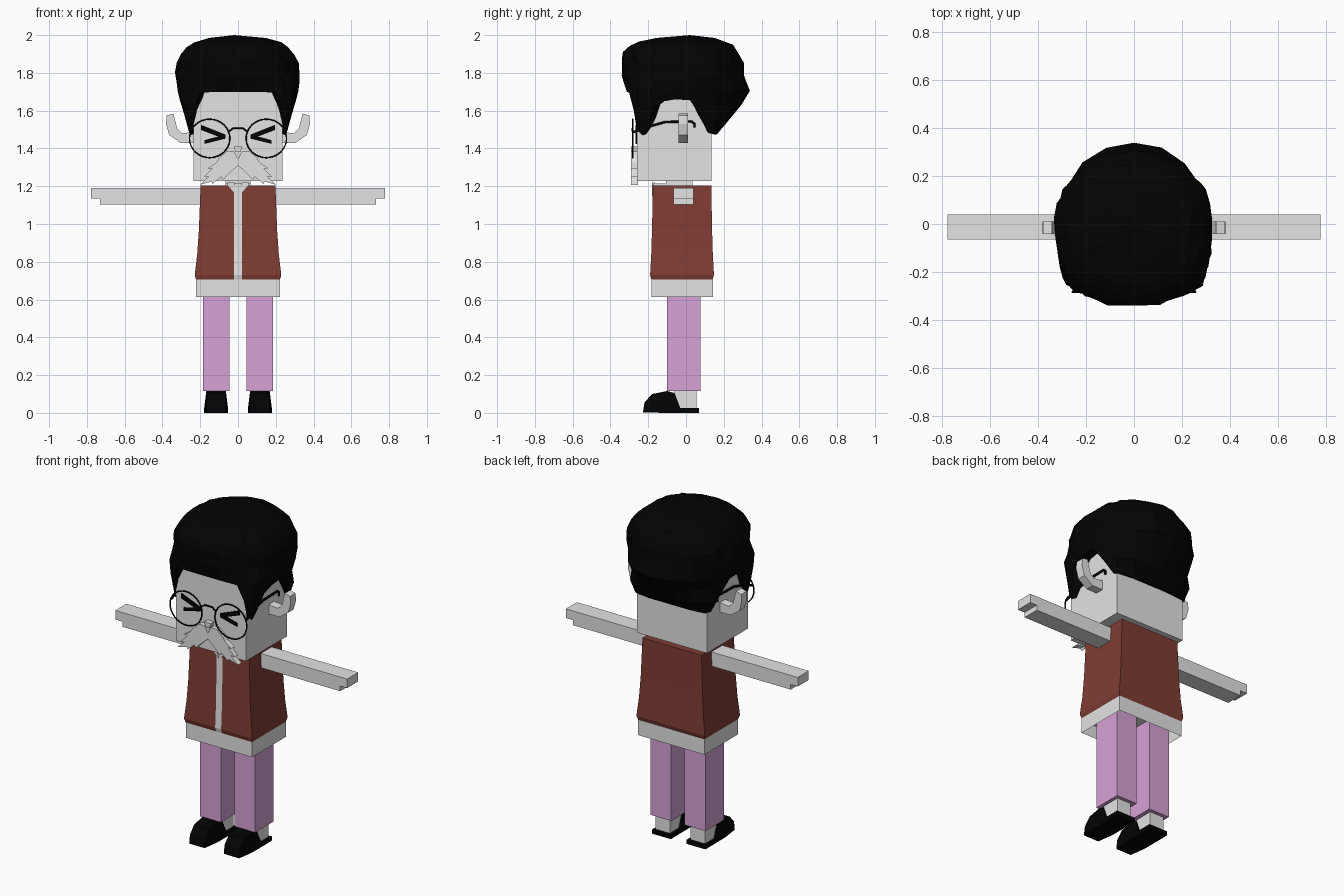
import bpy, bmesh, math, random
from mathutils import Vector

random.seed(4)
cube = bpy.data.objects.get("Cube")
if cube:
    bpy.data.objects.remove(cube, do_unlink=True)


def material(name, rgb):
    m = bpy.data.materials.new(name)
    m.use_nodes = True
    m.diffuse_color = (*rgb, 1)
    m.node_tree.nodes["Principled BSDF"].inputs["Base Color"].default_value = (*rgb, 1)
    return m


GREY = material("pale grey", (0.76, 0.77, 0.76))
BLACK = material("black", (0.001, 0.001, 0.001))
RED = material("brick red", (0.215, 0.046, 0.034))
PINK = material("mauve pink", (0.68, 0.36, 0.67))


def finish(name, bm, *mats):
    bmesh.ops.recalc_face_normals(bm, faces=bm.faces)
    me = bpy.data.meshes.new(name)
    bm.to_mesh(me)
    bm.free()
    for m in mats:
        me.materials.append(m)
    ob = bpy.data.objects.new(name, me)
    bpy.context.collection.objects.link(ob)
    return ob


def prism(name, mat, outline, lo, hi, axis):
    """Extrude a 2D outline between lo and hi along x (outline y,z) or y (outline x,z)."""
    bm = bmesh.new()
    place = (lambda p, d: (d, *p)) if axis == "x" else (lambda p, d: (p[0], d, p[1]))
    a, b = ([bm.verts.new(place(p, d)) for p in outline] for d in (lo, hi))
    bm.faces.new(a)
    bm.faces.new(b)
    for i in range(len(a)):
        j = (i + 1) % len(a)
        bm.faces.new((a[i], a[j], b[j], b[i]))
    return finish(name, bm, mat)


def box(name, mat, x, y, z):
    corners = [(x[0], z[0]), (x[1], z[0]), (x[1], z[1]), (x[0], z[1])]
    return prism(name, mat, corners, *y, "y")


def tube(name, points, radius, cyclic=False):
    cu = bpy.data.curves.new(name, "CURVE")
    cu.dimensions = "3D"
    cu.bevel_depth = radius
    cu.bevel_resolution = 1
    cu.use_fill_caps = True
    sp = cu.splines.new("POLY")
    sp.points.add(len(points) - 1)
    for p, co in zip(sp.points, points):
        p.co = (*co, 1)
    sp.use_cyclic_u = cyclic
    cu.materials.append(BLACK)
    bpy.context.collection.objects.link(bpy.data.objects.new(name, cu))


def lerp_table(rows, key):
    """Interpolate rows whose first entry is the key."""
    if key <= rows[0][0]:
        return rows[0][1:]
    for p, q in zip(rows, rows[1:]):
        if key <= q[0]:
            t = (key - p[0]) / (q[0] - p[0])
            return [a + (b - a) * t for a, b in zip(p[1:], q[1:])]
    return rows[-1][1:]


# Head, neck and collar band
box("head", GREY, (-0.235, 0.235), (-0.26, 0.135), (1.228, 1.71))
box("neck", GREY, (-0.065, 0.065), (-0.105, 0.035), (1.15, 1.24))
box("collar_band", GREY, (-0.065, 0.065), (-0.172, 0.035), (1.195, 1.215))

# Hair: columns around the head, each rising from the hairline to the crown
HAIRLINE = [(0, 1.70), (18, 1.70), (34, 1.695), (40, 1.6), (43, 1.5), (48, 1.47), (53, 1.52),
            (60, 1.62), (69, 1.65), (80, 1.66), (94, 1.655), (105, 1.57), (116, 1.48),
            (122, 1.475), (140, 1.475), (160, 1.475), (180, 1.475)]
# height, half width, reach to the front, reach to the back
SHAPE = [(1.47, 0.258, 0.27, 0.16), (1.53, 0.272, 0.275, 0.21), (1.62, 0.297, 0.285, 0.285),
         (1.69, 0.318, 0.31, 0.34), (1.78, 0.33, 0.34, 0.315), (1.86, 0.328, 0.345, 0.3),
         (1.92, 0.29, 0.325, 0.275), (1.96, 0.235, 0.27, 0.23), (1.985, 0.15, 0.16, 0.15)]


def hair_point(angle, z, jitter):
    w, f, b = lerp_table(SHAPE, z)
    s, c = math.sin(math.radians(angle)), -math.cos(math.radians(angle))
    # squarer near the hairline, rounder towards the crown
    if c < 0:
        reach, n = f, 2.4 + 9.6 * max(0, min(1, (1.75 - z) / 0.27))
    else:
        reach, n = b, 2 + 5 * max(0, min(1, (1.62 - z) / 0.15))
    r = (abs(s / w) ** n + abs(c / reach) ** n) ** (-1 / n)
    r += random.uniform(-jitter, jitter)
    return Vector((s * r, c * r, z))


bm = bmesh.new()
columns = HAIRLINE + [(-a, z) for a, z in reversed(HAIRLINE[1:-1])]
grid = []
for angle, low in columns:
    edge = hair_point(angle, low, 0)
    col = [bm.verts.new((edge.x * 0.75, edge.y * 0.75, low + 0.02))]
    for t in (0, 0.15, 0.3, 0.45, 0.6, 0.74, 0.85, 0.93, 1):
        z = low + (1.985 - low) * t
        col.append(bm.verts.new(hair_point(angle, z, 0.007 if t > 0.4 else 0)))
    grid.append(col)
crown = bm.verts.new((-0.02, 0.02, 2.0))
for a, b in zip(grid, grid[1:] + grid[:1]):
    for i in range(len(a) - 1):
        bm.faces.new((a[i], b[i], b[i + 1], a[i + 1]))
    bm.faces.new((a[-1], b[-1], crown))
finish("hair", bm, BLACK)

# Face, limbs and shoes repeated on both sides
EAR = [(0.23, 1.43), (0.305, 1.43), (0.365, 1.472), (0.381, 1.53), (0.378, 1.575),
       (0.342, 1.584), (0.322, 1.505), (0.295, 1.48), (0.23, 1.488)]
EYE = [(0.195, 1.525), (0.065, 1.473), (0.065, 1.452), (0.178, 1.424), (0.178, 1.444),
       (0.105, 1.463), (0.195, 1.497)]
MOUSTACHE = [(0, 1.345), (0.02, 1.385), (0.06, 1.385), (0.10, 1.35), (0.115, 1.325),
             (0.16, 1.295), (0.135, 1.295), (0.18, 1.25), (0.155, 1.252), (0.203, 1.207),
             (0.14, 1.225), (0.135, 1.212), (0.09, 1.25), (0.08, 1.235), (0.04, 1.275), (0, 1.31)]
ARM = [(0.16, 1.104), (0.73, 1.104), (0.73, 1.135), (0.777, 1.135), (0.777, 1.19), (0.16, 1.19)]
SHOE = [(-0.228, 0.003), (-0.22, 0.055), (-0.18, 0.10), (-0.10, 0.116), (-0.06, 0.105),
        (-0.03, 0.025), (0.07, 0.025), (0.07, 0), (-0.12, 0)]
COLLAR = [(0.005, 1.15), (0.055, 1.205), (0.055, 1.22), (0.02, 1.22)]

for side, s in (("left", 1), ("right", -1)):
    def flip(outline):
        return [(s * x, z) for x, z in outline]

    def span(a, b):
        return sorted((s * a, s * b))

    prism(side + "_ear", GREY, flip(EAR), -0.041, 0.011, "y")
    prism(side + "_squinting_eye", BLACK, flip(EYE), -0.267, -0.259, "y")
    prism(side + "_moustache", GREY, flip(MOUSTACHE), -0.29, -0.255, "y")
    prism(side + "_collar", GREY, flip(COLLAR), -0.18, -0.168, "y")
    prism(side + "_arm", GREY, flip(ARM), -0.065, 0.04, "y")

    # Glasses
    ring = [math.tau * i / 32 for i in range(32)]
    tube(side + "_lens_rim", [(s * 0.15 + 0.107 * math.cos(a), -0.283, 1.453 + 0.102 * math.sin(a))
                              for a in ring], 0.004, True)
    tube(side + "_temple", [(s * 0.25, -0.283, 1.485), (s * 0.245, -0.2, 1.515),
                            (s * 0.243, -0.11, 1.54), (s * 0.243, 0.03, 1.543),
                            (s * 0.243, 0.045, 1.53), (s * 0.243, 0.045, 1.51)], 0.007)

    # Leg
    box(side + "_trouser_leg", PINK, span(0.045, 0.185), (-0.10, 0.077), (0.115, 0.68))
    box(side + "_ankle", GREY, span(0.07, 0.165), (-0.06, 0.055), (0.02, 0.13))

    # Shoe, narrowed over the instep and at the toe
    shoe = prism(side + "_shoe", BLACK, SHOE, *span(0.053, 0.179), "x")
    for v in shoe.data.vertices:
        if v.co.z > 0.08 or v.co.y < -0.2:
            v.co.x = s * 0.116 + (v.co.x - s * 0.116) * 0.82

tube("glasses_bridge", [(-0.048, -0.283, 1.49), (-0.025, -0.283, 1.507),
                        (0.025, -0.283, 1.507), (0.048, -0.283, 1.49)], 0.005)
prism("nose", GREY, [(-0.022, 1.41), (0.022, 1.41), (0.014, 1.383), (-0.014, 1.383)],
      -0.292, -0.255, "y")

# Waistcoat: flaring loft whose narrow front column is the shirt
bm = bmesh.new()
rings = []
for z, w, f, b in ((0.705, 0.222, -0.183, 0.14), (0.73, 0.229, -0.19, 0.148),
                   (0.84, 0.216, -0.184, 0.142), (0.97, 0.207, -0.18, 0.138),
                   (1.205, 0.198, -0.175, 0.134)):
    outline = ((-0.02, f), (0.02, f), (w, f), (w, b), (-w, b), (-w, f))
    rings.append([bm.verts.new((x, y, z)) for x, y in outline])
for lo, hi in zip(rings, rings[1:]):
    for i in range(6):
        j = (i + 1) % 6
        face = bm.faces.new((lo[i], lo[j], hi[j], hi[i]))
        face.material_index = 1 if i == 0 else 0
bm.faces.new(rings[0])
bm.faces.new(rings[-1])
finish("waistcoat", bm, RED, GREY)

# Shirt hem: box hollowed from below
hem = box("shirt_hem", GREY, (-0.222, 0.222), (-0.183, 0.142), (0.613, 0.706))
bm = bmesh.new()
bm.from_mesh(hem.data)
under = min(bm.faces, key=lambda f: f.calc_center_median().z)
bmesh.ops.inset_region(bm, faces=[under], thickness=0.015)
bmesh.ops.translate(bm, verts=under.verts, vec=(0, 0, 0.07))
bm.to_mesh(hem.data)
bm.free()
